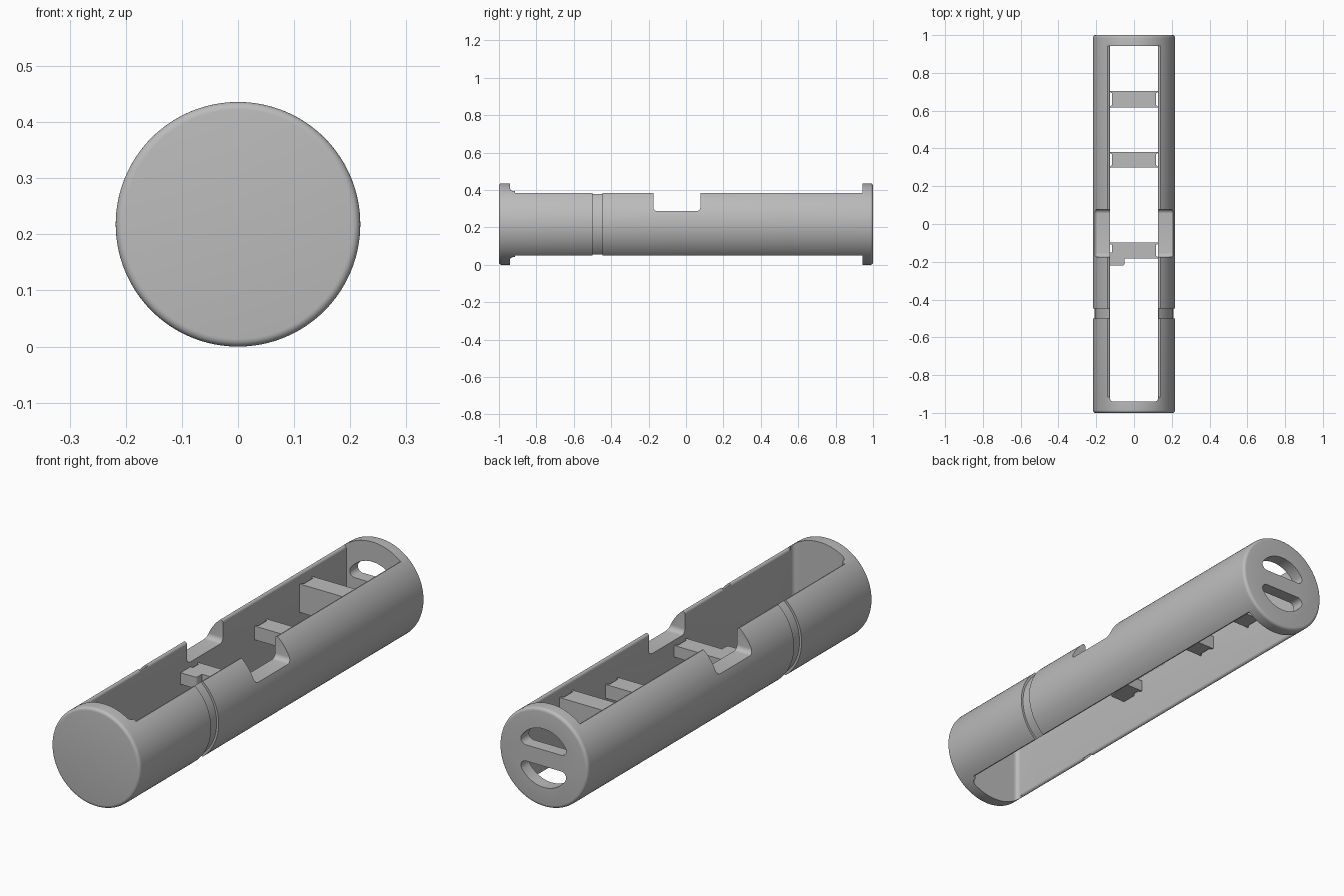
import bpy, bmesh
from math import sin, cos, pi, atan2, sqrt, radians
from mathutils import Vector

if "Cube" in bpy.data.objects:
    bpy.data.objects.remove(bpy.data.objects["Cube"])

R = 0.218      # body radius, also the height of its axis
W = 0.128      # half width of the long slot

grey = bpy.data.materials.new("light_grey")
grey.use_nodes = True
grey.diffuse_color = (0.5, 0.5, 0.5, 1)
grey.node_tree.nodes["Principled BSDF"].inputs["Base Color"].default_value = (0.5, 0.5, 0.5, 1)


def finish(name, bm):
    bmesh.ops.recalc_face_normals(bm, faces=bm.faces)
    mesh = bpy.data.meshes.new(name)
    bm.to_mesh(mesh)
    bm.free()
    mesh.materials.append(grey)
    ob = bpy.data.objects.new(name, mesh)
    bpy.context.collection.objects.link(ob)
    return ob


def arc(cx, cy, r, a0, a1, n):
    return [(cx + r * cos(a0 + (a1 - a0) * i / n), cy + r * sin(a0 + (a1 - a0) * i / n))
            for i in range(n + 1)]


def prism(name, pts, place, lo, hi):
    """Extrude a 2D outline between lo and hi; place maps (u, v, depth) to a point."""
    bm = bmesh.new()
    ends = [[bm.verts.new(place(u, v, d)) for u, v in pts] for d in (lo, hi)]
    for ring in ends:
        bm.faces.new(ring)
    for i in range(len(pts)):
        j = (i + 1) % len(pts)
        bm.faces.new((ends[0][i], ends[0][j], ends[1][j], ends[1][i]))
    return finish(name, bm)


def along_x(u, v, d): return Vector((d, u, v))
def along_y(u, v, d): return Vector((u, d, v))
def along_z(u, v, d): return Vector((u, v, d))


def mirrored(half):
    return half + [(-u, v) for u, v in reversed(half)]


def lathe(name, profile, n=128):
    bm = bmesh.new()
    rings = [[bm.verts.new((r * cos(2 * pi * i / n), y, R + r * sin(2 * pi * i / n)))
              for i in range(n)] for y, r in profile]
    for a, b in zip(rings, rings[1:]):
        for i in range(n):
            j = (i + 1) % n
            bm.faces.new((a[i], a[j], b[j], b[i]))
    bm.faces.new(rings[0])
    bm.faces.new(rings[-1])
    return finish(name, bm)


def smooth(ob):
    bpy.ops.object.select_all(action='DESELECT')
    ob.select_set(True)
    bpy.context.view_layer.objects.active = ob
    bpy.ops.object.shade_smooth_by_angle(angle=radians(30))


def cut(ob, cutter):
    mod = ob.modifiers.new("cut", 'BOOLEAN')
    mod.operation = 'DIFFERENCE'
    mod.solver = 'EXACT'
    mod.object = cutter
    bpy.context.view_layer.objects.active = ob
    bpy.ops.object.modifier_apply(modifier=mod.name)
    bpy.data.objects.remove(cutter)


# Round body with softened ends and a shallow ring groove
e = 0.014
profile = (arc(-1 + e, R - e, e, pi, pi / 2, 5)
           + [(-0.5, R), (-0.5, R - 0.01), (-0.447, R - 0.01), (-0.447, R)]
           + arc(1 - e, R - e, e, pi / 2, 0, 5))
body = lathe("tube_body", profile)

# Long slot through top and bottom, with rounded lips
lip = arc(W + 0.012, R + 0.155, 0.012, pi, pi / 2, 4)
upper = lip + [(W + 0.012, 0.6)]
lower = [(u, 2 * R - v) for u, v in reversed(upper)]
cut(body, prism("slot_cutter", mirrored(lower + upper), along_y, -0.915, 0.943))

# Front end of the slot with rounded inner corners
f = 0.018
end = [(W, -0.8)] + arc(W - f, -0.94 + f, f, 0, -pi / 2, 5)
cut(body, prism("slot_end_cutter", mirrored(end), along_z, -0.2, 0.7))

# Notch across both walls
n0, n1, nz, f = -0.175, 0.077, 0.287, 0.022
notch = ([(n0, 0.6)] + arc(n0 + f, nz + f, f, pi, 1.5 * pi, 6)
         + arc(n1 - f, nz + f, f, 1.5 * pi, 2 * pi, 6) + [(n1, 0.6)])
cut(body, prism("notch_cutter", notch, along_x, -0.4, 0.4))

# Two rounded half-moon openings in the back cap
hr, hh, f = 0.13, 0.036, 0.024
cx = sqrt((hr - f) ** 2 - (hh + f) ** 2)
a = atan2(hh + f, cx)
half = arc(cx, hh + f, f, -pi / 2, a, 6) + arc(0, 0, hr, a, pi / 2, 12)[1:-1]
for side in (1, -1):
    moon = [(u, R + side * v) for u, v in mirrored(half)]
    cut(body, prism("opening_cutter", moon, along_y, 0.9, 1.1))
smooth(body)


# Cross bars, flared where they meet the walls
def bar(name, y0, y1, z0, z1):
    f = 0.012
    outline = ([(W + 0.015, y0 - f)] + arc(W - f, y0 - f, f, 0, pi / 2, 4)
               + arc(W - f, y1 + f, f, -pi / 2, 0, 4) + [(W + 0.015, y1 + f)])
    smooth(prism(name, mirrored(outline), along_z, z0, z1))


bar("rear_bar", 0.628, 0.693, 0.214, 0.34)
bar("middle_bar", 0.31, 0.37, 0.214, 0.275)
bar("front_bar", -0.17, -0.11, 0.214, 0.265)

# Small tab on the front bar
f = 0.012
tab = ([(-W - 0.015, -0.15), (-W - 0.015, -0.22)]
       + arc(-0.05 - f, -0.22 + f, f, -pi / 2, 0, 4) + [(-0.05, -0.15)])
smooth(prism("front_bar_tab", tab, along_z, 0.214, 0.265))
